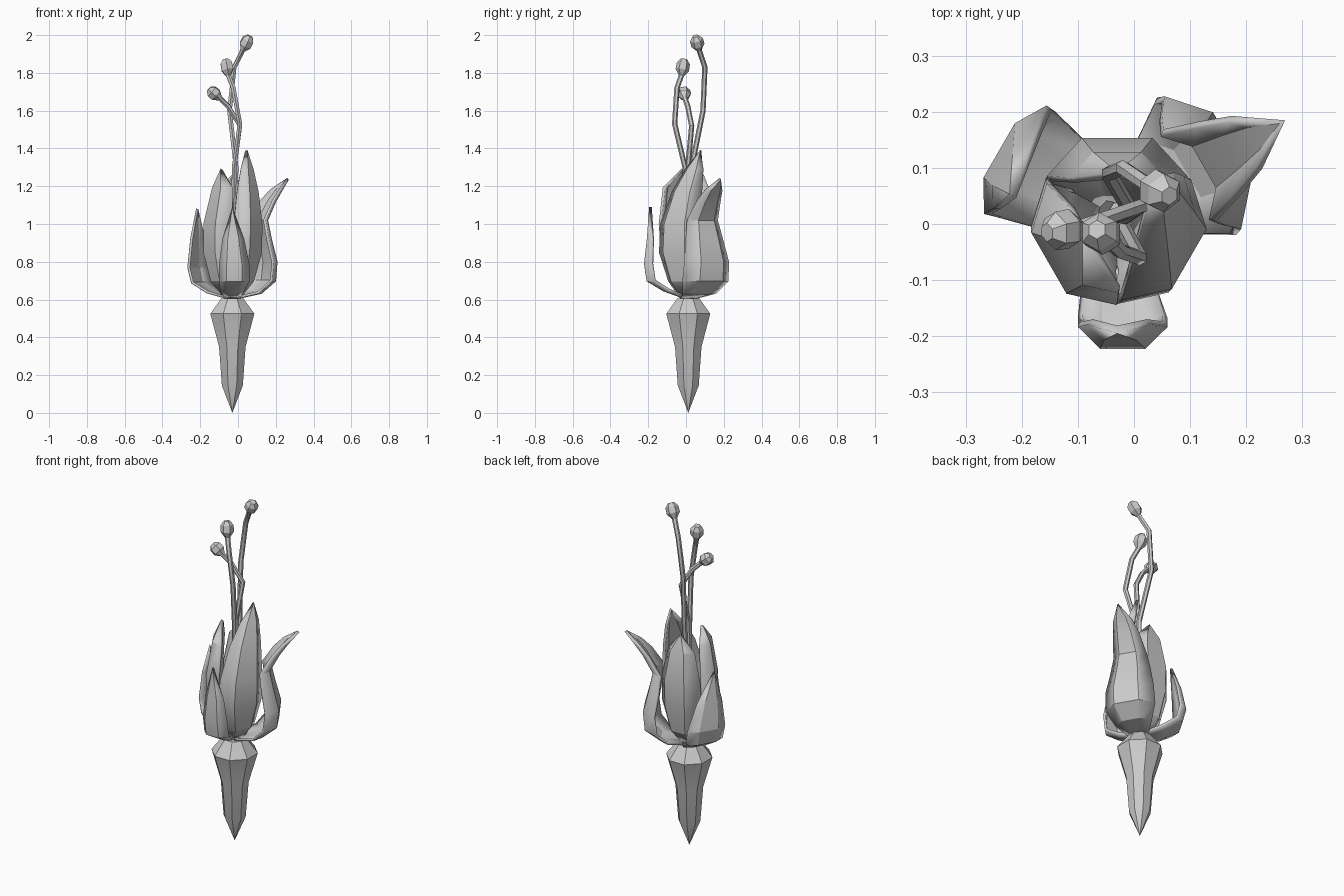
import bpy, bmesh, math
from mathutils import Vector

cube = bpy.data.objects.get("Cube")
if cube:
    bpy.data.objects.remove(cube)

grey = bpy.data.materials.new("plain_grey")
grey.use_nodes = True
grey.diffuse_color = (0.6, 0.6, 0.6, 1)
grey.node_tree.nodes["Principled BSDF"].inputs["Base Color"].default_value = (0.6, 0.6, 0.6, 1)

AXIS = Vector((-0.03, 0.012, 0))


def make(name, bm, angle=30):
    bmesh.ops.remove_doubles(bm, verts=bm.verts, dist=0.0005)
    bmesh.ops.recalc_face_normals(bm, faces=bm.faces)
    mesh = bpy.data.meshes.new(name)
    bm.to_mesh(mesh)
    bm.free()
    mesh.materials.append(grey)
    ob = bpy.data.objects.new(name, mesh)
    bpy.context.collection.objects.link(ob)
    bpy.ops.object.select_all(action="DESELECT")
    ob.select_set(True)
    bpy.context.view_layer.objects.active = ob
    bpy.ops.object.shade_smooth_by_angle(angle=math.radians(angle))
    return ob


def bridge(bm, rows, closed):
    for a, b in zip(rows, rows[1:]):
        n = len(a)
        for i in range(n if closed else n - 1):
            j = (i + 1) % n
            bm.faces.new((a[i], a[j], b[j], b[i]))


def tube(name, path, radii, sides):
    """Rings of the given radii swept along a path."""
    bm = bmesh.new()
    pts = [Vector(p) for p in path]
    rows = []
    for i, (p, r) in enumerate(zip(pts, radii)):
        t = (pts[min(i + 1, len(pts) - 1)] - pts[max(i - 1, 0)]).normalized()
        u = (Vector((1, 0, 0)) - t * t.x).normalized()
        v = t.cross(u)
        turns = [2 * math.pi * (k + 0.5) / sides for k in range(sides)]
        rows.append([bm.verts.new(p + r * (u * math.cos(a) + v * math.sin(a))) for a in turns])
    bridge(bm, rows, True)
    return make(name, bm)


def petal(name, heading, rows, cup, thick=0.014):
    """Cupped blade; each row is (reach, height, half width, sideways shift)."""
    bm = bmesh.new()
    a = math.radians(heading)
    out = Vector((math.cos(a), math.sin(a), 0))
    side = Vector((-math.sin(a), math.cos(a), 0))
    grid = []
    for reach, z, w, shift in rows:
        grid.append([bm.verts.new(AXIS + out * (reach - cup * w * (2 * abs(s) - 1))
                                  + side * (s * w + shift) + Vector((0, 0, z)))
                     for s in (-1, -0.5, 0.5, 1)])
    bridge(bm, grid, False)
    ob = make(name, bm, 20)
    mod = ob.modifiers.new("thickness", "SOLIDIFY")
    mod.thickness = thick
    mod.offset = 0
    return ob


# Stem bulb with pointed foot
profile = [(0, 0), (0.06, 0.145), (0.076, 0.35), (0.126, 0.525), (0.064, 0.605), (0, 0.61)]
tube("stem_bulb", [AXIS + Vector((0, 0, z)) for r, z in profile], [r for r, z in profile], 8)

# Three open outer petals
petal("front_outer_petal", -90, [
    (0.02, 0.61, 0.035, 0), (0.13, 0.65, 0.06, 0), (0.215, 0.7, 0.076, 0.01),
    (0.228, 0.79, 0.075, 0.01), (0.213, 0.92, 0.053, 0.005), (0.2, 1.09, 0, 0)], 0.5)
petal("left_outer_petal", 30, [
    (0.02, 0.61, 0.045, 0), (0.15, 0.637, 0.1, 0.005), (0.225, 0.7, 0.137, 0.008),
    (0.235, 0.8, 0.132, 0.008), (0.205, 0.92, 0.11, 0.005), (0.185, 1.02, 0.09, 0),
    (0.24, 1.12, 0.07, 0), (0.285, 1.18, 0.05, 0), (0.34, 1.24, 0, 0)], 0.45)
petal("right_outer_petal", 150, [
    (0.02, 0.61, 0.045, 0), (0.13, 0.64, 0.085, 0), (0.215, 0.69, 0.105, 0),
    (0.235, 0.77, 0.108, 0.002), (0.215, 0.92, 0.07, 0.025), (0.18, 1.08, 0, 0.06)], 0.3)

# Three closed inner petals, each rising to its own tip
petal("left_inner_petal", -30, [
    (0.03, 0.61, 0.04, 0), (0.1, 0.7, 0.085, 0), (0.14, 0.85, 0.125, -0.005),
    (0.142, 1.0, 0.118, 0), (0.11, 1.17, 0.088, 0.03),
    (0.07, 1.29, 0.05, 0.065), (0.03, 1.39, 0, 0.095)], 0.55)
petal("right_inner_petal", 210, [
    (0.03, 0.61, 0.04, 0), (0.1, 0.7, 0.085, 0), (0.135, 0.85, 0.12, 0),
    (0.14, 1.0, 0.12, 0.01), (0.108, 1.19, 0.085, 0.028), (0.065, 1.29, 0, 0)], 0.55)
petal("back_inner_petal", 90, [
    (0.03, 0.61, 0.04, 0), (0.1, 0.7, 0.085, 0), (0.13, 0.85, 0.12, 0),
    (0.135, 1.0, 0.12, 0), (0.11, 1.17, 0.08, 0), (0.075, 1.26, 0, 0)], 0.55)

# Stamens: thin bent stalks ending in oval heads
STALK = 0.014
for name, path in (
        ("tall_stamen", [(-0.03, 0.01, 0.65), (-0.01, 0.03, 1.3), (-0.045, 0.09, 1.6),
                         (-0.02, 0.1, 1.83), (0.025, 0.07, 1.92), (0.063, 0.05, 1.995)]),
        ("middle_stamen", [(-0.03, 0.01, 0.65), (-0.02, -0.005, 1.3), (0.01, -0.06, 1.53),
                           (-0.025, -0.048, 1.72), (-0.05, -0.025, 1.785), (-0.066, -0.01, 1.873)]),
        ("short_stamen", [(-0.03, 0.01, 0.65), (-0.02, 0.01, 1.3), (0.01, 0.03, 1.52),
                          (-0.05, 0.01, 1.62), (-0.095, -0.005, 1.665), (-0.155, -0.015, 1.715)])):
    start, end = Vector(path[-2]), Vector(path[-1])
    head = [start.lerp(end, f) for f in (0.35, 0.75, 1, 1.001)]
    tube(name, path[:-1] + head, [STALK] * 5 + [0.036, 0.035, 0.017, 0], 6)
